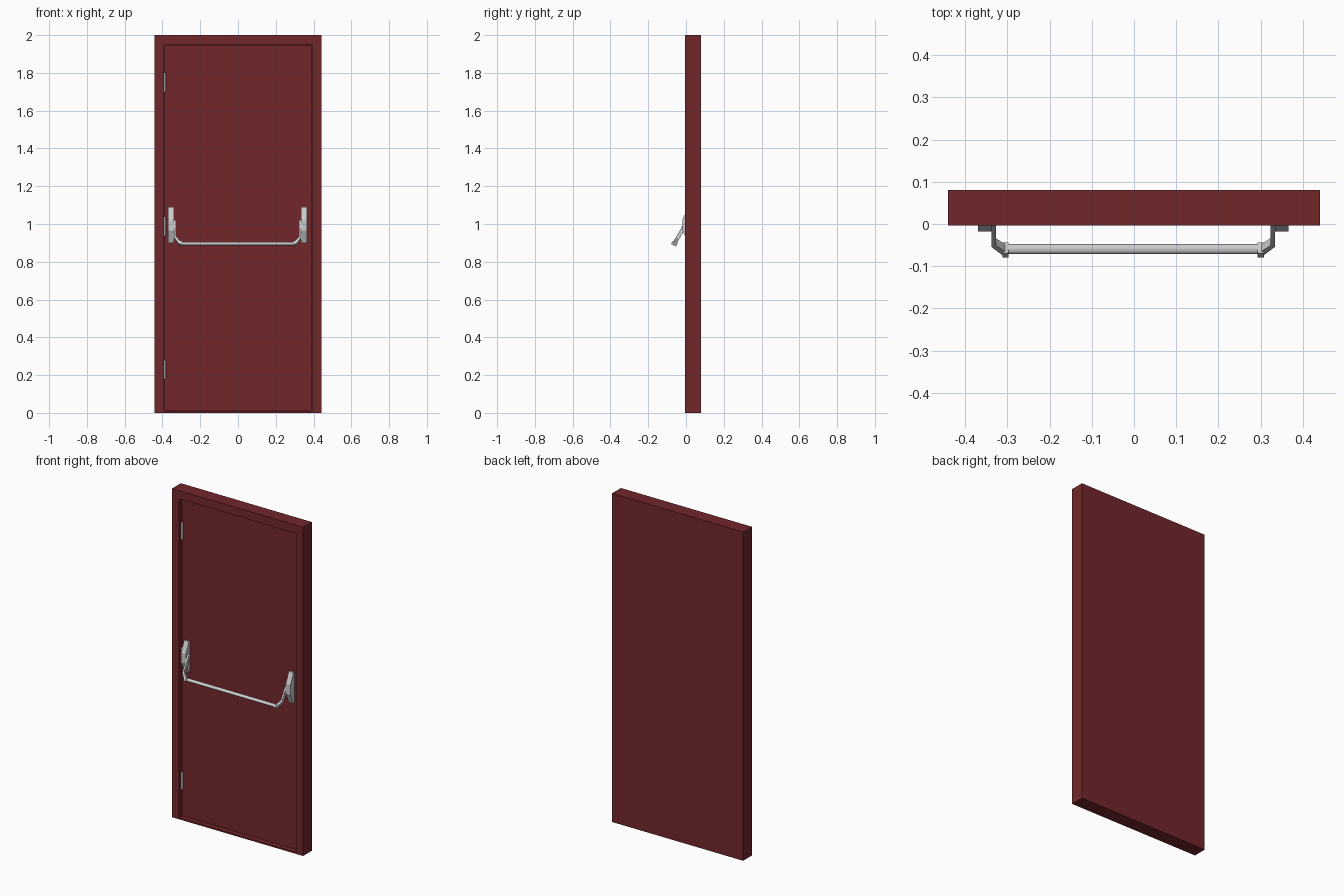
import bpy, bmesh
from mathutils import Vector

if "Cube" in bpy.data.objects:
    bpy.data.objects.remove(bpy.data.objects["Cube"])

red = bpy.data.materials.new("door_red")
red.diffuse_color = (0.17, 0.02, 0.023, 1)
red.use_nodes = True
red.node_tree.nodes["Principled BSDF"].inputs["Base Color"].default_value = red.diffuse_color


def finish(name, bm, mat=None):
    bmesh.ops.recalc_face_normals(bm, faces=bm.faces)
    me = bpy.data.meshes.new(name)
    bm.to_mesh(me)
    bm.free()
    ob = bpy.data.objects.new(name, me)
    bpy.context.collection.objects.link(ob)
    if mat:
        me.materials.append(mat)
    return ob


def prism(name, points, offset, mat=None):
    """Extrude a flat outline of 3D points along an offset vector."""
    bm = bmesh.new()
    face = bm.faces.new([bm.verts.new(p) for p in points])
    new = bmesh.ops.extrude_face_region(bm, geom=[face])["geom"]
    bmesh.ops.translate(bm, vec=offset,
                        verts=[g for g in new if isinstance(g, bmesh.types.BMVert)])
    return finish(name, bm, mat)


def box(name, lo, hi, mat=None):
    x0, y0, z0 = lo
    x1, y1, z1 = hi
    return prism(name, [(x0, y0, z0), (x1, y0, z0), (x1, y0, z1), (x0, y0, z1)],
                 Vector((0, y1 - y0, 0)), mat)


def cylinder(name, centre, radius, depth, sides, axis):
    bpy.ops.mesh.primitive_cylinder_add(
        vertices=sides, radius=radius, depth=depth, location=centre,
        rotation=(0, 1.5707963, 0) if axis == "X" else (0, 0, 0))
    ob = bpy.context.object
    ob.name = name
    return ob


FRONT, BACK, DOOR_Y = -0.004, 0.08, 0.02
IN_L, IN_R, IN_B, IN_T = -0.393, 0.392, 0.01, 1.95

# Frame: a solid slab whose front is recessed to take the leaf
bm = bmesh.new()
outer = [(-0.441, 0), (0.441, 0), (0.441, 2), (-0.441, 2)]
inner = [(IN_L, IN_B), (IN_R, IN_B), (IN_R, IN_T), (IN_L, IN_T)]
rings = [[bm.verts.new((x, y, z)) for x, z in loop] for loop, y in
         ((outer, BACK), (outer, FRONT), (inner, FRONT), (inner, 0.03))]
for a, b in zip(rings, rings[1:]):
    for i in range(4):
        j = (i + 1) % 4
        bm.faces.new((a[i], a[j], b[j], b[i]))
bm.faces.new(rings[0])
bm.faces.new(rings[-1])
finish("door_frame", bm, red)

# Door leaf with a thin gap all round
GAP = 0.003
box("door_leaf", (IN_L + GAP, DOOR_Y, IN_B + GAP),
    (IN_R - GAP, 0.032, IN_T - GAP), red)

# Hinges
for i, z in enumerate((0.23, 0.988, 1.75)):
    cylinder(f"hinge_{i + 1}", (IN_L + 0.0055, 0.015, z), 0.0055, 0.102, 12, "Z")

# Push bar hardware, mirrored about its own centre line
CX = -0.002
BAR = Vector((CX, -0.0615, 0.896))
down = Vector((0, 0.5, 0.866))       # up along the sloping arm
across = Vector((0, -0.866, 0.5))    # square to the arm

housing = [(0.024, 1.09), (0.010, 1.09), (-0.018, 1.025),
           (-0.018, 0.965), (0.010, 0.90), (0.024, 0.90)]
arm = [(0.336, 0.14), (0.336, 0.032), (0.308, -0.010), (0.298, -0.010),
       (0.298, 0.010), (0.304, 0.011), (0.325, 0.038), (0.325, 0.14)]
lug = [(0.295, -0.010), (0.310, -0.010), (0.310, 0.010), (0.295, 0.010)]

for side, s in (("left", -1), ("right", 1)):
    prism(f"{side}_housing", [(CX + s * 0.336, y, z) for y, z in housing],
          Vector((s * 0.032, 0, 0)))
    for part, outline, half in (("arm", arm, 0.010), ("bar_end", lug, 0.0145)):
        prism(f"{side}_{part}",
              [BAR + Vector((s * x, 0, 0)) + down * t - across * half
               for x, t in outline], across * 2 * half)

# Push bar: slightly flattened round tube
bar = cylinder("push_bar", BAR + Vector((0, 0.002, 0)), 0.012, 0.60, 16, "X")
bar.scale = (0.78, 1, 1)
bpy.ops.object.transform_apply(location=False, rotation=True, scale=True)
bpy.ops.object.shade_smooth_by_angle()
